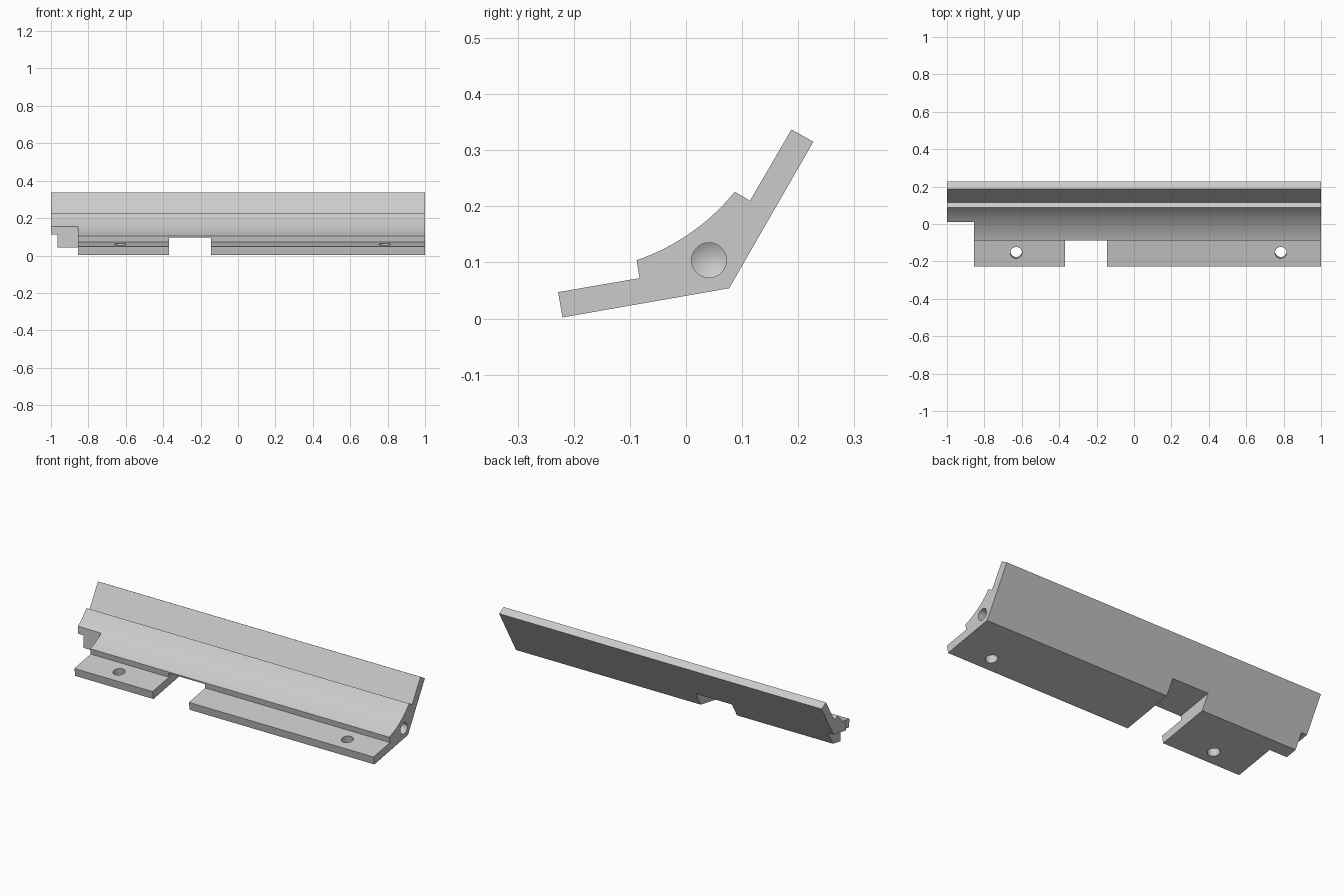
import bpy, bmesh, math
from mathutils import Vector, Matrix

cube = bpy.data.objects.get("Cube")
if cube:
    bpy.data.objects.remove(cube)

grey = bpy.data.materials.new("plain grey")
grey.use_nodes = True
grey.diffuse_color = (0.6, 0.6, 0.6, 1)
grey.node_tree.nodes["Principled BSDF"].inputs["Base Color"].default_value = (0.6, 0.6, 0.6, 1)

TILT = math.radians(10)   # slope of the lower flange


def make_object(name, bm):
    bmesh.ops.recalc_face_normals(bm, faces=bm.faces)
    mesh = bpy.data.meshes.new(name)
    bm.to_mesh(mesh)
    bm.free()
    obj = bpy.data.objects.new(name, mesh)
    mesh.materials.append(grey)
    bpy.context.collection.objects.link(obj)
    return obj


def prism(name, outline, x0, x1, tip=0):
    """Extrude a (y, z) outline from x0 to x1; tip adds a point beyond x1."""
    bm = bmesh.new()
    face = bm.faces.new([bm.verts.new((x0, y, z)) for y, z in outline])
    ext = bmesh.ops.extrude_face_region(bm, geom=[face])["geom"]
    moved = [v for v in ext if isinstance(v, bmesh.types.BMVert)]
    bmesh.ops.translate(bm, verts=moved, vec=(x1 - x0, 0, 0))
    if tip:
        cap = [f for f in ext if isinstance(f, bmesh.types.BMFace)]
        for v in bmesh.ops.poke(bm, faces=cap)["verts"]:
            v.co.x += tip
    return make_object(name, bm)


def arc(a, b, sag, steps):
    """Points from a to b along a circular arc that dips by sag."""
    a, b = Vector(a), Vector(b)
    half = (b - a).length / 2
    along = (b - a).normalized()
    normal = Vector((-along.y, along.x))
    if normal.y < 0:
        normal = -normal
    radius = (half * half + sag * sag) / (2 * sag)
    centre = (a + b) / 2 + normal * (radius - sag)
    sweep = math.asin(half / radius)
    for i in range(steps + 1):
        t = sweep * (2 * i / steps - 1)
        yield tuple(centre + radius * (math.sin(t) * along - math.cos(t) * normal))


# Angled bracket with a concave inner face
outline = [(-0.22, 0.002), (0.077, 0.054), (0.227, 0.315), (0.188, 0.337), (0.114, 0.21)]
outline += arc((0.087, 0.226), (-0.088, 0.104), 0.015, 24)
outline += [(-0.083, 0.072), (-0.228, 0.047)]
bracket = prism("angled_bracket", outline, -1, 1)


# Sloping underside cut, used for the middle notch and the end step
def roof(y):
    return 0.095 + (y + 0.088) * math.tan(TILT)


under = [(-0.4, -0.2), (0.4, -0.2), (0.4, roof(0.4)), (-0.4, roof(-0.4))]
corner = [(-0.4, -0.2), (0.01, -0.2), (0.01, 0.5), (-0.4, 0.5)]
bore = [(0.041 + 0.031 * math.cos(a), 0.104 + 0.031 * math.sin(a))
        for a in (math.tau * i / 48 for i in range(48))]

cutters = [
    prism("middle_notch_cutter", under, -0.37, -0.145),
    prism("end_step_cutter", under, -1.1, -0.965),
    prism("end_corner_cutter", corner, -1.1, -0.855),
    prism("end_bore_cutter", bore, 1.05, 0.85, tip=-0.018),
]

# Screw holes square to the lower flange
for x in (-0.63, 0.785):
    bm = bmesh.new()
    bmesh.ops.create_cone(bm, cap_ends=True, segments=40, radius1=0.031, radius2=0.031,
                          depth=0.12, matrix=Matrix.Translation((x, -0.15, 0.04))
                          @ Matrix.Rotation(TILT, 4, "X"))
    cutters.append(make_object("screw_hole_cutter", bm))

bpy.ops.object.select_all(action="DESELECT")
bracket.select_set(True)
bpy.context.view_layer.objects.active = bracket
for cutter in cutters:
    cutter.hide_render = True
    mod = bracket.modifiers.new(cutter.name, "BOOLEAN")
    mod.operation = "DIFFERENCE"
    mod.solver = "EXACT"
    mod.object = cutter
    bpy.ops.object.modifier_apply(modifier=mod.name)
    bpy.data.objects.remove(cutter)

bpy.ops.object.shade_smooth_by_angle(angle=math.radians(25))
